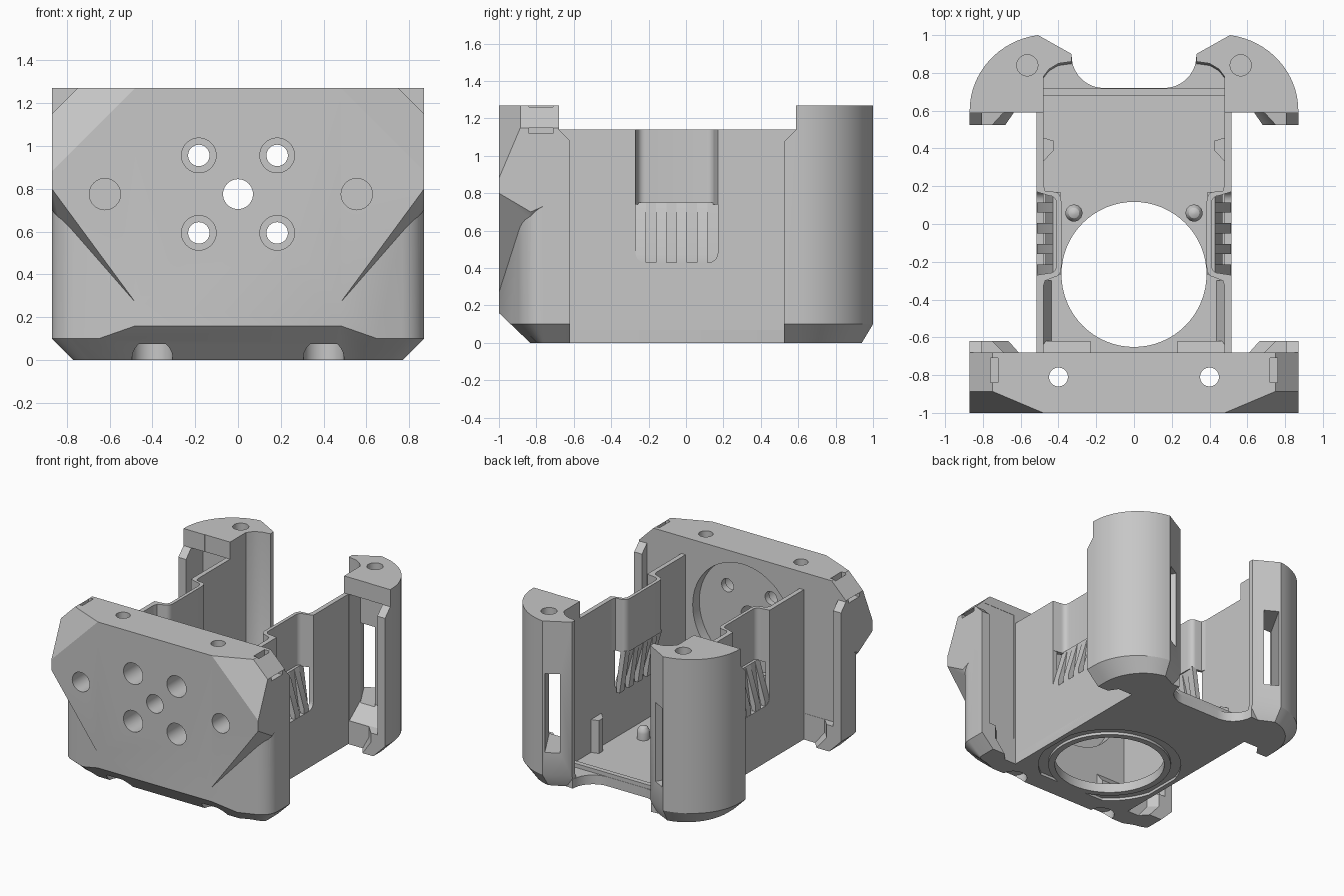
import bpy, bmesh, math
from mathutils import Vector

if "Cube" in bpy.data.objects:
    bpy.data.objects.remove(bpy.data.objects["Cube"])

grey = bpy.data.materials.new("light grey plastic")
grey.use_nodes = True
COLOR = (0.57, 0.57, 0.57, 1)
grey.diffuse_color = COLOR
grey.node_tree.nodes["Principled BSDF"].inputs["Base Color"].default_value = COLOR


# ---------- helpers ----------
def finish(name, bm):
    bmesh.ops.recalc_face_normals(bm, faces=bm.faces)
    mesh = bpy.data.meshes.new(name)
    bm.to_mesh(mesh)
    bm.free()
    mesh.materials.append(grey)
    obj = bpy.data.objects.new(name, mesh)
    bpy.context.collection.objects.link(obj)
    return obj


def loft(name, rings):
    """Capped solid through rings of equal point count."""
    bm = bmesh.new()
    loops = [[bm.verts.new(p) for p in ring] for ring in rings]
    n = len(loops[0])
    for a, b in zip(loops, loops[1:]):
        for i in range(n):
            j = (i + 1) % n
            bm.faces.new((a[i], a[j], b[j], b[i]))
    bm.faces.new(loops[0][::-1])
    bm.faces.new(loops[-1])
    return finish(name, bm)


def prism(name, pts, axis, lo, hi, s=1):
    """Extrude a profile along an axis; s = -1 mirrors in x."""
    place = {"x": lambda a, b, t: (s * t, a, b),
             "y": lambda a, b, t: (s * a, t, b),
             "z": lambda a, b, t: (s * a, b, t)}[axis]
    return loft(name, [[place(a, b, t) for a, b in pts] for t in (lo, hi)])


def box(name, x0, x1, y0, y1, z0, z1, s=1):
    return prism(name, [(x0, y0), (x1, y0), (x1, y1), (x0, y1)], "z", z0, z1, s)


def arc(cx, cy, rx, ry, a0, a1, n):
    angles = [math.radians(a0 + (a1 - a0) * i / n) for i in range(n + 1)]
    return [(cx + rx * math.cos(a), cy + ry * math.sin(a)) for a in angles]


def cyl(name, a, b, r, axis, lo, hi, n=40):
    return prism(name, arc(a, b, r, r, 0, 360 - 360 / n, n - 1), axis, lo, hi)


def hull(name, pts, s=1):
    bm = bmesh.new()
    for x, y, z in pts:
        bm.verts.new((s * x, y, z))
    res = bmesh.ops.convex_hull(bm, input=bm.verts)
    bmesh.ops.delete(bm, geom=[v for v in res["geom_interior"]
                               if isinstance(v, bmesh.types.BMVert)], context="VERTS")
    return finish(name, bm)


def combine(obj, other, op="DIFFERENCE"):
    mod = obj.modifiers.new("combine", "BOOLEAN")
    mod.operation, mod.solver, mod.object = op, "EXACT", other
    bpy.context.view_layer.objects.active = obj
    bpy.ops.object.modifier_apply(modifier=mod.name)
    bpy.data.objects.remove(other)


SIDES = (("left", 1), ("right", -1))

# ---------- front block ----------
half = ([(0.69, -0.68), (0.75, -0.62), (0.87, -0.62)]
        + arc(0.705, -0.765, 0.165, 0.14, 0, -68, 8) + [(0.48, -1)])
outline = half + [(-x, y) for x, y in reversed(half)]


def front_inset(x, y):
    edge = max(0, min(1, (-0.75 - y) / 0.15))
    return (x * 0.77 / 0.87, y + 0.1 * edge, 0)


block = loft("front_block", [[front_inset(x, y) for x, y in outline],
                             [(x, y, 0.1) for x, y in outline],
                             [(x, y, 1.27) for x, y in outline]])
# Chamfer along the lower front edge, and the step above the rear lips
combine(block, prism("cut", [(-0.77, -0.06), (-1.1, 0.255), (-1.1, -0.06)], "x", -1, 1))
combine(block, prism("cut", [(-0.5, 1.06), (-0.6, 1.06), (-0.68, 1.14), (-0.68, 1.4),
                             (-0.5, 1.4)], "x", -1, 1))
for side, s in SIDES:
    # Wing that squares off the upper corner
    combine(block, hull("wing", [(0.48, -1, 0.27), (0.87, -1, 0.8), (0.87, -1, 1.27),
                                 (0.48, -1, 1.27), (0.48, -0.8, 0.27), (0.87, -0.83, 0.7),
                                 (0.87, -0.72, 0.75), (0.87, -0.72, 1.27),
                                 (0.48, -0.72, 1.27)], s), "UNION")
    # Sloped front facet and top corner chamfer
    facet = [(x, -1 + 0.423 * (x + z - 1.75), z) for x in (0.3, 1.1) for z in (0.6, 1.6)]
    combine(block, hull("cut", facet + [(x, -1.6, z) for x, y, z in facet], s))
    combine(block, prism("cut", [(0.7, 1.32), (0.92, 1.1), (0.92, 1.32)], "y", -1.1, -0.5, s))
    # Tie slot passing under the chamfered corner
    combine(block, prism("cut", [(0.72, 1.3), (0.76, 1.3), (0.76, 1.15), (0.9, 1.15),
                                 (0.9, 1.12), (0.72, 1.12)], "y", -0.84, -0.71, s))
    # Rear side channel
    combine(block, box("cut", 0.53, 0.805, -0.682, -0.5, 0.2, 1.2, s))
    # Vertical screw hole with counterbore
    combine(block, cyl("cut", 0.4 * s, -0.81, 0.05, "z", -0.1, 1.4))
    combine(block, cyl("cut", 0.4 * s, -0.84, 0.095, "z", -0.1, 0.075))
    # Mounting holes with counterbores
    for z in (0.594, 0.956):
        combine(block, cyl("cut", 0.183 * s, z, 0.05, "y", -1.1, -0.5))
        combine(block, cyl("cut", 0.183 * s, z, 0.081, "y", -1.1, -0.81))
combine(block, cyl("cut", 0, 0.775, 0.07, "y", -1.1, -0.5))
for x in (-0.622, 0.555):
    combine(block, cyl("cut", x, 0.775, 0.073, "y", -1.1, -0.81))
combine(block, cyl("cut", 0, 0.775, 0.42, "y", -0.76, -0.5, 64))

# ---------- floor with fan opening ----------
FAN_Y = -0.267
edge = [(0.515, -0.7), (0.515, 0.65), (0.45, 0.88), (0.33, 0.89)] + arc(0.16, 0.89, 0.17, 0.17, 0, -90, 10)
floor = prism("floor", edge + [(-x, y) for x, y in reversed(edge)], "z", 0, 0.07)
ring = cyl("cut", 0, FAN_Y, 0.5, "z", -0.1, 0.02, 64)
combine(ring, cyl("core", 0, FAN_Y, 0.43, "z", -0.2, 0.1, 64))
combine(floor, ring)
combine(floor, cyl("cut", 0, FAN_Y, 0.384, "z", -0.1, 0.2, 64))
box("rear_floor_lip", -0.48, 0.48, 0.68, 0.718, 0.05, 0.1)

for side, s in SIDES:
    # ---------- side wall with louvre opening ----------
    prism(side + "_wall", [(-0.7, 0), (0.62, 0), (0.62, 1.14), (0.17, 1.14)]
          + arc(0.12, 0.48, 0.05, 0.05, 0, -90, 5)
          + arc(-0.22, 0.48, 0.05, 0.05, -90, -180, 5)
          + [(-0.27, 1.14), (-0.7, 1.14)], "x", 0.48, 0.515, s)
    # Inward pocket above the louvres
    prism(side + "_wall_pocket",
          [(0.48, 0.21), (0.47, 0.175)] + arc(0.42, 0.12, 0.035, 0.05, 90, 180, 5)
          + arc(0.42, -0.23, 0.035, 0.05, 180, 270, 5)
          + [(0.47, -0.3), (0.48, -0.33), (0.515, -0.32), (0.515, -0.27)]
          + arc(0.45, -0.22, 0.04, 0.04, 270, 180, 5)
          + arc(0.45, 0.11, 0.04, 0.04, 180, 90, 5)
          + [(0.515, 0.17), (0.515, 0.2)], "z", 0.74, 1.14, s)
    # Sloped louvre slats, staggered in depth
    for i in range(8):
        y = -0.27 + i * 0.055
        d = 0.045 * (i % 2)
        prism(side + "_louvre", [(0.39, 0.75), (0.43, 0.75), (0.513 - d, 0.47),
                                 (0.513 - d, 0.42), (0.485 - d, 0.42)], "y", y, y + 0.055, s)

    # ---------- rear pillar ----------
    flange = [(0.87, 0.525), (0.75, 0.525), (0.69, 0.59), (0.48, 0.59), (0.48, 0.78),
              (0.45, 0.82), (0.4, 0.85), (0.33, 0.86), (0.33, 0.9)]
    plan = flange + arc(0.45, 0.6, 0.42, 0.404, 82, 0, 16)

    def pillar_inset(x, y):
        k = max(0, (x - 0.48) / 0.39)
        return (s * (x - 0.1 * k), y - 0.06 * max(0, (y - 0.6) / 0.4), 0)

    pillar = loft(side + "_pillar", [[pillar_inset(x, y) for x, y in plan],
                                     [(s * x, y, 0.1) for x, y in plan],
                                     [(s * x, y, 1.27) for x, y in plan]])
    combine(pillar, prism("cut", [(0.4, 1.05), (0.5, 1.05), (0.588, 1.14), (0.588, 1.4),
                                  (0.4, 1.4)], "x", -1, 1))
    # Open channel with a sloped base
    combine(pillar, prism("cut", [(0.4, 0.16), (0.6, 0.18), (0.73, 0.28), (0.73, 1.14),
                                  (0.4, 1.14)], "x", 0.52 * s, 0.805 * s))
    # Window through the inner rear face
    out, along = Vector((-0.49, 0.87)), Vector((0.87, 0.49))
    mid = Vector((0.42, 0.95))
    slot = [mid + along * w + out * d
            for w, d in ((-0.02, -0.36), (0.085, -0.36), (0.085, 0.1), (-0.02, 0.1))]
    combine(pillar, prism("cut", [tuple(p) for p in slot], "z", 0.27, 0.87, s))
    combine(pillar, cyl("cut", 0.565 * s, 0.84, 0.056, "z", 1.13, 1.4))

    # ---------- inner posts and braces ----------
    loft(side + "_dome_post", [[(x, y, z) for x, y in arc(0.318 * s, 0.058, r, r, 0, 345, 23)]
                               for r, z in ((0.045, 0.06), (0.045, 0.12), (0.04, 0.14),
                                            (0.028, 0.157), (0.01, 0.165))])
    prism(side + "_wall_fin", [(0.49, 0.32), (0.49, 0.46), (0.425, 0.44), (0.425, 0.39)],
          "z", 0.06, 0.32, s)
    prism(side + "_front_brace", [(-0.7, 0.06), (-0.62, 0.06), (-0.62, 0.12), (-0.7, 0.22)],
          "x", 0.23 * s, 0.48 * s)
    prism(side + "_wall_base", [(0.43, 0.06), (0.49, 0.06), (0.49, 0.16)], "y", -0.69, -0.3, s)

# ---------- shading ----------
bpy.ops.object.select_all(action="DESELECT")
for obj in bpy.context.collection.objects:
    if obj.type == "MESH" and obj.data.materials and obj.data.materials[0] == grey:
        obj.select_set(True)
        bpy.context.view_layer.objects.active = obj
bpy.ops.object.shade_smooth_by_angle(angle=math.radians(30))
